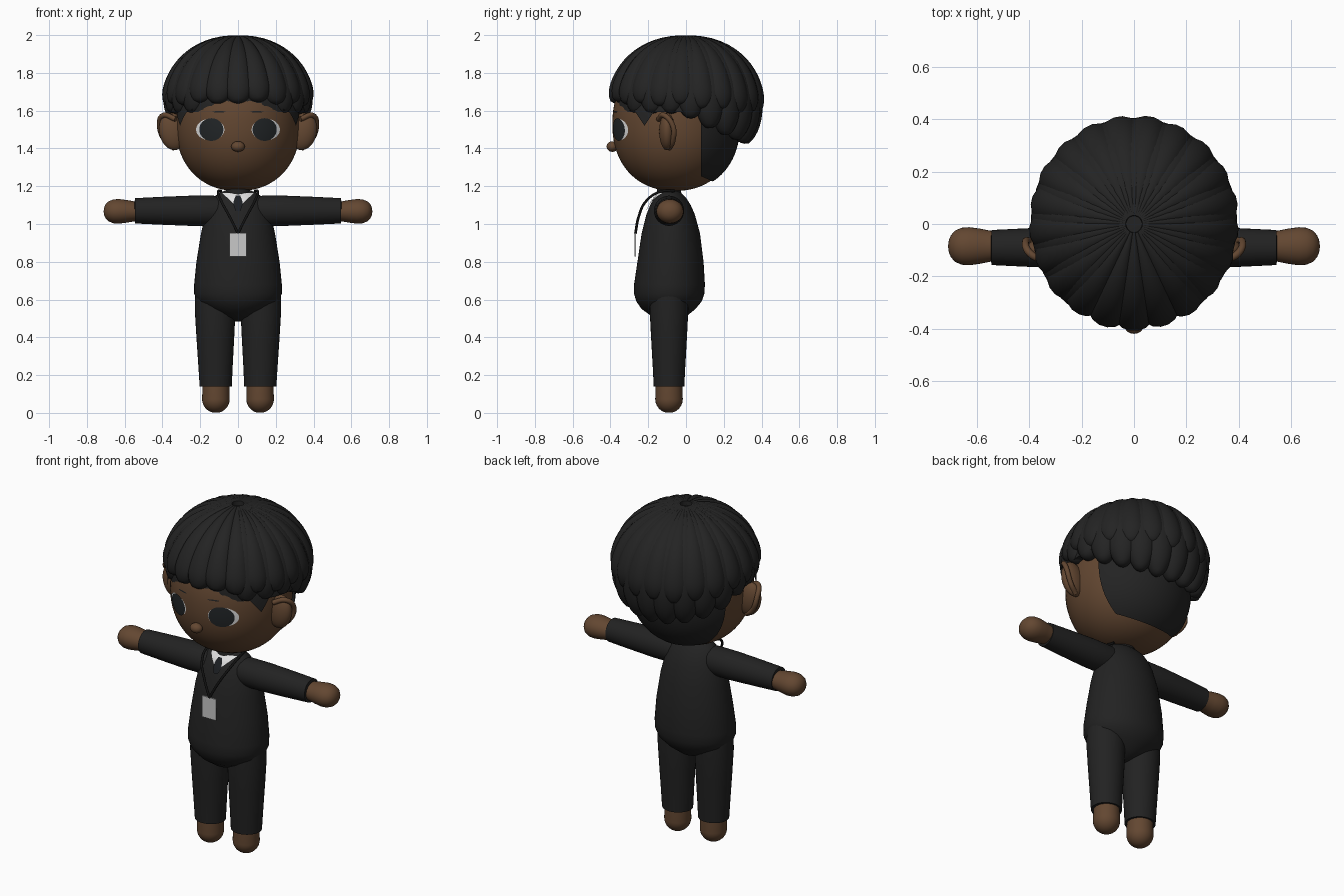
import bpy, bmesh, math
from mathutils import Vector, Matrix

if "Cube" in bpy.data.objects:
    bpy.data.objects.remove(bpy.data.objects["Cube"])

def mat(name, r, g, b):
    m = bpy.data.materials.new(name)
    m.diffuse_color = (r, g, b, 1)
    m.use_nodes = True
    m.node_tree.nodes["Principled BSDF"].inputs["Base Color"].default_value = m.diffuse_color
    return m

SKIN = mat("brown_skin", .125, .063, .031)
HAIR = mat("black_hair", .017, .017, .017)
SUIT = mat("black_suit", .016, .016, .016)
WHITE = mat("white", .75, .75, .75)
IRIS = mat("dark_iris", .016, .019, .021)
CARD = mat("grey_card", .58, .58, .58)
TIE = mat("dark_tie", .012, .014, .017)
STRAP = mat("black_strap", .006, .006, .006)

def finish(name, bm, material, fix=True):
    if fix:
        bmesh.ops.recalc_face_normals(bm, faces=bm.faces[:])
    me = bpy.data.meshes.new(name)
    bm.to_mesh(me)
    bm.free()
    me.materials.append(material)
    ob = bpy.data.objects.new(name, me)
    bpy.context.collection.objects.link(ob)
    bpy.context.view_layer.objects.active = ob
    ob.select_set(True)
    bpy.ops.object.shade_smooth_by_angle(angle=math.radians(50))
    ob.select_set(False)
    return ob

def ring(c, u, v, n=32):
    return [Vector(c) + Vector(u) * math.cos(k * math.tau / n) + Vector(v) * math.sin(k * math.tau / n)
            for k in range(n)]

def add_loft(bm, rings):
    vs = [[bm.verts.new(p) for p in r] for r in rings]
    n = len(vs[0])
    for a, b in zip(vs, vs[1:]):
        for k in range(n):
            bm.faces.new((a[k], a[(k + 1) % n], b[(k + 1) % n], b[k]))
    bm.faces.new(vs[0])
    bm.faces.new(vs[-1])

def loft(name, rings, material):
    bm = bmesh.new()
    add_loft(bm, rings)
    return finish(name, bm, material)

def ball(name, c, r, material, tilt=0):
    bm = bmesh.new()
    m = Matrix.Translation(c) @ Matrix.Rotation(tilt, 4, 'Y') @ Matrix.Diagonal((*r, 1))
    bmesh.ops.create_uvsphere(bm, u_segments=32, v_segments=20, radius=1, matrix=m)
    return finish(name, bm, material)

def strip(name, x0, z0, z1, half, surf, off, material, rows=18, cols=12):
    """Thin patch laid on a front surface, half-width given by height."""
    bm = bmesh.new()
    g = []
    for i in range(rows + 1):
        z = z0 + (z1 - z0) * (.5 - .5 * math.cos(math.pi * i / rows))
        w = max(half(z), .0005)
        xs = [x0 + w * (2 * j / cols - 1) for j in range(cols + 1)]
        g.append([bm.verts.new((x, surf(x, z) - off, z)) for x in xs])
    for a, b in zip(g, g[1:]):
        for j in range(cols):
            bm.faces.new((a[j], a[j + 1], b[j + 1], b[j]))
    return finish(name, bm, material, False)

def tube(name, pts, r, material):
    cu = bpy.data.curves.new(name, 'CURVE')
    cu.dimensions = '3D'
    cu.bevel_depth, cu.bevel_resolution, cu.use_fill_caps = r, 3, True
    sp = cu.splines.new('BEZIER')
    sp.bezier_points.add(len(pts) - 1)
    for bp, p in zip(sp.bezier_points, pts):
        bp.co = p
        bp.handle_left_type = bp.handle_right_type = 'AUTO'
    cu.materials.append(material)
    ob = bpy.data.objects.new(name, cu)
    bpy.context.collection.objects.link(ob)

# Head: rounded ball, described by its radius at each height
HY, HZ, HR, HH = -.06, 1.53, .33, .355
def head_r(z):
    return HR * max(0, 1 - abs((z - HZ) / HH) ** 2.2) ** (1 / 2.2)
def face_y(x, z):
    return HY - math.sqrt(max(0, head_r(z) ** 2 - x * x))
def head_rings(grow):
    for i in range(1, 40):
        z = HZ - HH * math.cos(math.pi * i / 40)
        r = head_r(z) + grow
        yield ring((0, HY, z), (r, 0, 0), (0, r, 0), 64)
loft("head", head_rings(0), SKIN)
ball("nose", (0, -.39, 1.41), (.036, .03, .028), SKIN)

def oval(cz, rx, rz):
    return lambda z: rx * math.sqrt(max(0, 1 - ((z - cz) / rz) ** 2))
for s in (-1, 1):
    strip("eye_white", s * .147, 1.443, 1.557, oval(1.5, .075, .057), face_y, .003, WHITE)
    strip("iris", s * .141, 1.44, 1.56, oval(1.5, .064, .06), face_y, .006, IRIS)
    strip("brow", s * .1, 1.59, 1.598, oval(1.594, .035, .004), face_y, .004, HAIR, 4)
    ball("ear", (s * .345, -.1, 1.49), (.072, .042, .1), SKIN, s * .2)
    tube("ear_rim", [(s * .33, -.145, 1.555), (s * .395, -.115, 1.575), (s * .415, -.07, 1.52),
                     (s * .385, -.07, 1.44), (s * .335, -.09, 1.4)], .014, SKIN)

# Close-cropped hair: shell over the head, cut at nape, hairline and sideburns
bm = bmesh.new()
add_loft(bm, list(head_rings(.016)))
for co, no in (((0, .08, 0), (0, 1, 0)), ((0, 0, 1.6), (0, 0, 1)), ((0, .12, 1.235), (0, .45, 1)),
               ((0, -.22, 1.52), (0, -1.5, 1)), ((0, -.22, 1.52), (0, 1.5, 1))):
    bmesh.ops.bisect_plane(bm, geom=bm.verts[:] + bm.edges[:] + bm.faces[:], plane_co=co, plane_no=no)
def is_hair(c):
    nape = c.y > .08 and (c.z - 1.235) + .45 * (c.y - .12) > 0
    burn = abs(c.x) > .2 and c.z > 1.52 + 1.5 * abs(c.y + .22)
    return c.z > 1.6 and c.y > -.3 or nape or burn
bmesh.ops.delete(bm, geom=[f for f in bm.faces if not is_hair(f.calc_center_median())], context='FACES')
finish("cropped_hair", bm, HAIR)

# Hair volume and its rounded locks, two layers around the crown
CZ = 1.63
def hair_pt(th, phi, scale=1):
    c, s = math.cos(phi), abs(math.sin(phi)) ** .9
    z = CZ + (.37 * c if c > 0 else .4 * c)
    return Vector((.41 * scale * s * math.cos(th), .42 * scale * s * math.sin(th), z))
cap = []
for i in range(1, 17):
    p = math.pi * .51 * i / 16
    k = [hair_pt(j * math.tau / 48, p, .9) for j in range(48)]
    cap.append([Vector((v.x, v.y, v.z - .025)) for v in k])
loft("hair_cap", cap, HAIR)

def lock(bm, th, z_end, scale, n):
    c_end = (z_end - CZ) / .4
    phi_end = math.acos(max(-1, min(1, c_end)))
    side = Vector((-math.sin(th), math.cos(th), 0))
    rings = []
    for i in range(21):
        t = 1 - (1 - i / 20) ** 1.5
        phi = .06 + (phi_end - .06) * t
        p = hair_pt(th, phi, scale)
        nrm = Vector((math.cos(th) * math.sin(phi), math.sin(th) * math.sin(phi), math.cos(phi)))
        end = 1 if t < .8 else math.sqrt(max(.0004, 1 - ((t - .8) / .2) ** 2))
        w = (math.hypot(p.x, p.y) * math.pi / n * 1.2 + .004) * end
        full = .02 + .04 * min(1, t * 1.5)
        rings.append(ring(p - nrm * full, side * w, nrm * full * (.35 + .65 * end) * min(1, end * 2), 14))
    add_loft(bm, rings)

N = 21
upper, lower = bmesh.new(), bmesh.new()
for i in range(N):
    th = -math.pi / 2 + i * math.tau / N
    s = math.sin(th)
    lock(upper, th, 1.635 - .07 * max(0, s) - .02 * math.cos(th) ** 2 + .012 * (i % 2), 1, N)
    th += math.pi / N
    s = math.sin(th)
    if s > -.8:
        lock(lower, th, 1.575 - .18 * max(0, s) ** .7, .97, N)
finish("upper_locks", upper, HAIR)
finish("lower_locks", lower, HAIR)

# Jacket body: height, half-width, front y, back y
BODY = [(.485, .02, -.11, -.05), (.51, .09, -.18, 0), (.55, .165, -.235, .05), (.59, .215, -.263, .083),
        (.63, .232, -.275, .097), (.68, .232, -.275, .1), (.8, .22, -.257, .093), (.95, .196, -.235, .074),
        (1.05, .172, -.21, .047), (1.1, .152, -.19, .025), (1.14, .13, -.167, 0), (1.165, .1, -.145, -.025),
        (1.18, .06, -.12, -.05)]
def body_y(x, z):
    for a, b in zip(BODY, BODY[1:]):
        if a[0] <= z <= b[0]:
            t = (z - a[0]) / (b[0] - a[0])
            w, f, k = (a[i] + (b[i] - a[i]) * t for i in (1, 2, 3))
            return (f + k) / 2 - (k - f) / 2 * math.sqrt(max(0, 1 - (x / w) ** 2))
loft("jacket", [ring((0, (f + k) / 2, z), (w, 0, 0), (0, (k - f) / 2, 0), 48) for z, w, f, k in BODY], SUIT)
loft("collar", [ring((0, -.09, z), (r, 0, 0), (0, r, 0)) for z, r in ((1.13, .07), (1.2, .06))], SUIT)
strip("shirt", 0, 1.085, 1.165, lambda z: (z - 1.085) * 1.05, body_y, .004, WHITE)
strip("tie", 0, 1.07, 1.15, lambda z: .012 + .012 * abs(math.sin((z - 1.07) * 40)), body_y, .008, TIE)

# Limbs, mirrored
for s in (-1, 1):
    loft("sleeve", [ring((s * x, -.09, 1.07), (0, r, 0), (0, 0, r))
                    for x, r in ((.06, .07), (.13, .08), (.25, .08), (.4, .074), (.545, .067), (.547, .05))], SUIT)
    loft("hand", [ring((s * x, -.085, 1.067), (0, r * 1.12, 0), (0, 0, r))
                  for x, r in ((.5, .05), (.55, .053), (.59, .06), (.63, .065), (.66, .063), (.685, .053),
                               (.7, .038), (.708, .022), (.711, .004))], SKIN)
    loft("trouser_leg", [ring((s * x, -.09, z), (r, 0, 0), (0, r * .95, 0))
                         for z, x, r in ((.14, .118, .07), (.14, .118, .085), (.25, .119, .091),
                                         (.4, .12, .1), (.55, .121, .108), (.64, .122, .104))], SUIT)
    loft("foot", [ring((s * .117, -.09, .073 * (1 - math.cos(a))), (.073 * math.sin(a), 0, 0),
                       (0, .073 * math.sin(a), 0)) for a in [math.pi / 20 * k for k in range(1, 11)]]
         + [ring((s * .117, -.09, .17), (.07, 0, 0), (0, .07, 0))], SKIN)
    # Strap running from the neck to the badge
    tube("strap", [(s * .09, -.06, 1.175), (s * .105, -.14, 1.17), (s * .088, -.212, 1.12),
                   (s * .045, -.25, 1.04), (0, -.268, .95)], .007, STRAP)

# Badge hanging from the strap
bm = bmesh.new()
bmesh.ops.create_cube(bm, size=1, matrix=Matrix.Translation((0, -.268, .89)) @ Matrix.Diagonal((.09, .008, .125, 1)))
finish("badge", bm, CARD)
